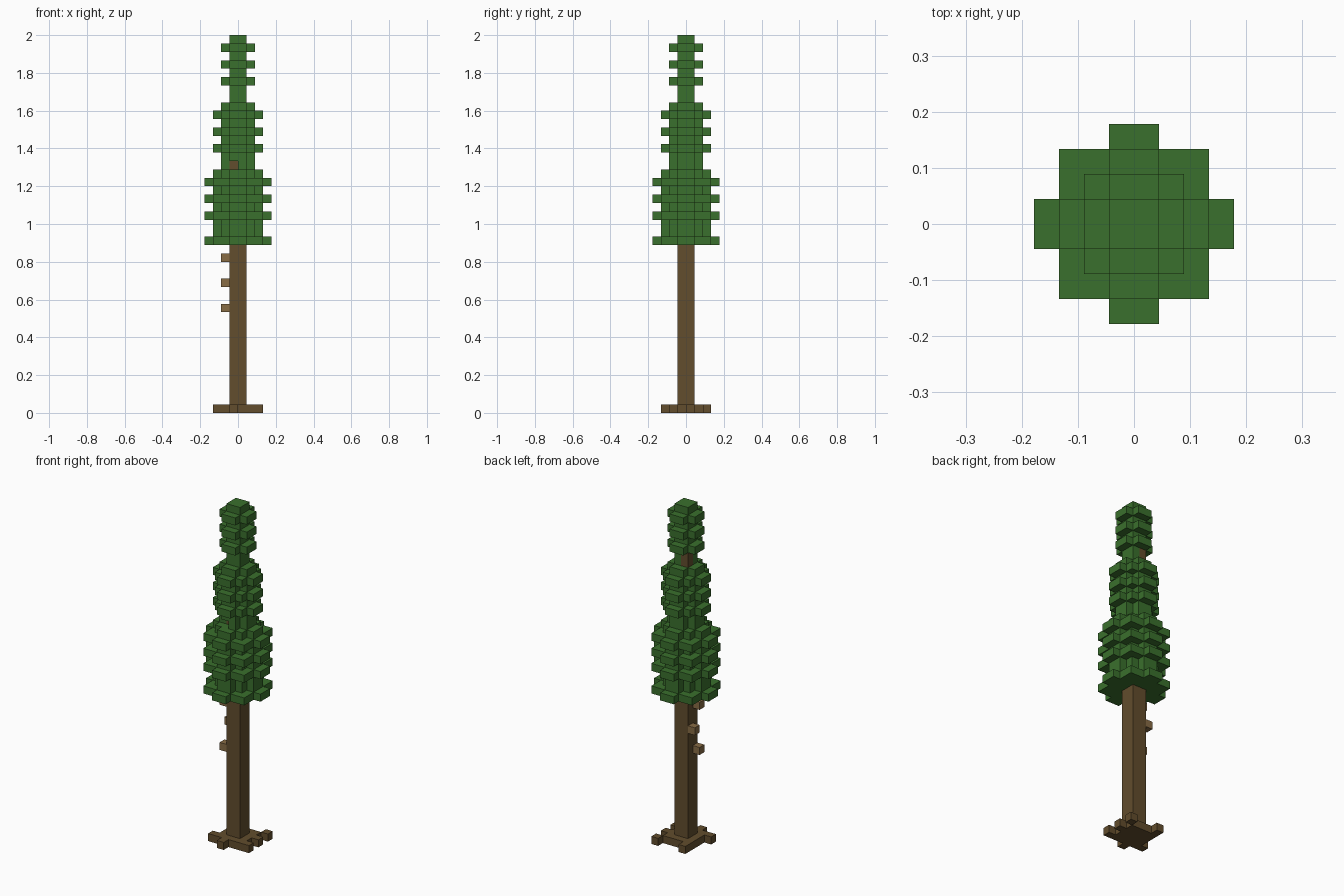
import bpy
import bmesh
from mathutils import Vector

U = 2 / 45  # edge of one cube

default = bpy.data.objects.get("Cube")
if default:
    bpy.data.objects.remove(default, do_unlink=True)


def material(name, rgb):
    m = bpy.data.materials.new(name)
    m.use_nodes = True
    m.diffuse_color = (*rgb, 1)
    m.node_tree.nodes["Principled BSDF"].inputs["Base Color"].default_value = (*rgb, 1)
    return m


leaf_green = material("leaf green", (0.042, 0.162, 0.026))
bark_brown = material("bark brown", (0.122, 0.074, 0.026))
twig_brown = material("twig brown", (0.245, 0.15, 0.06))


def block(x0, x1, y0, y1, z0, z1):
    return {(x, y, z) for x in range(x0, x1) for y in range(y0, y1) for z in range(z0, z1)}


def build(name, cells, mat):
    """Skin a set of grid cells, keeping only the outer faces."""
    bm = bmesh.new()
    verts = {}

    def vert(p):
        key = tuple(round(c) for c in p)
        if key not in verts:
            verts[key] = bm.verts.new([c * U for c in key])
        return verts[key]

    for cell in sorted(cells):
        centre = Vector(cell) + Vector((0.5, 0.5, 0.5))
        for axis in range(3):
            for sign in (-1, 1):
                n = Vector((0, 0, 0))
                n[axis] = sign
                if tuple(round(c) for c in Vector(cell) + n) in cells:
                    continue
                a = Vector((0, 0, 0))
                a[(axis + 1) % 3] = 0.5
                b = n.cross(a)
                mid = centre + n / 2
                corners = (mid - a - b, mid + a - b, mid + a + b, mid - a + b)
                bm.faces.new([vert(p) for p in corners])
    bmesh.ops.dissolve_limit(bm, angle_limit=0.01, verts=bm.verts[:], edges=bm.edges[:])
    mesh = bpy.data.meshes.new(name)
    bm.to_mesh(mesh)
    bm.free()
    mesh.materials.append(mat)
    obj = bpy.data.objects.new(name, mesh)
    bpy.context.collection.objects.link(obj)


def layer(reach, z):
    """A square one step short of the reach, with a short arm on each side."""
    s = max(reach - 1, 1)
    return (block(-s, s, -s, s, z, z + 1)
            | block(-reach, reach, -1, 1, z, z + 1)
            | block(-1, 1, -reach, reach, z, z + 1))


# Trunk, with a bare strip high up
trunk = block(-1, 1, -1, 1, 0, 37) | block(-1, 0, 0, 1, 37, 39)

# Spreading roots
roots = block(-2, 2, -2, 2, 0, 1)
for x, y in ((2, 2), (2, 0), (2, -2), (-1, -3), (-3, -2), (-2, 2)):
    roots.add((x, y, 0))

build("trunk", trunk, bark_brown)
build("roots", roots - trunk, bark_brown)

# Foliage tiers: name, first layer, end layer, inner reach, wide layers
tiers = (
    ("lower_foliage", 20, 29, 3, (20, 23, 25, 27)),
    ("middle_foliage", 29, 37, 2, (31, 33, 35)),
    ("top_foliage", 37, 45, 1, (39, 41, 43)),
)
for name, start, end, reach, wide in tiers:
    cells = set()
    for z in range(start, end):
        cells |= layer(reach + (z in wide), z)
    cells.discard((-1, -2, 29))  # gap showing the bark
    build(name, cells - trunk, leaf_green)

# Side twigs
for name, y, z in (("lower_twig", -1, 12), ("middle_twig", 0, 15), ("upper_twig", -1, 18)):
    build(name, {(-2, y, z)}, twig_brown)
